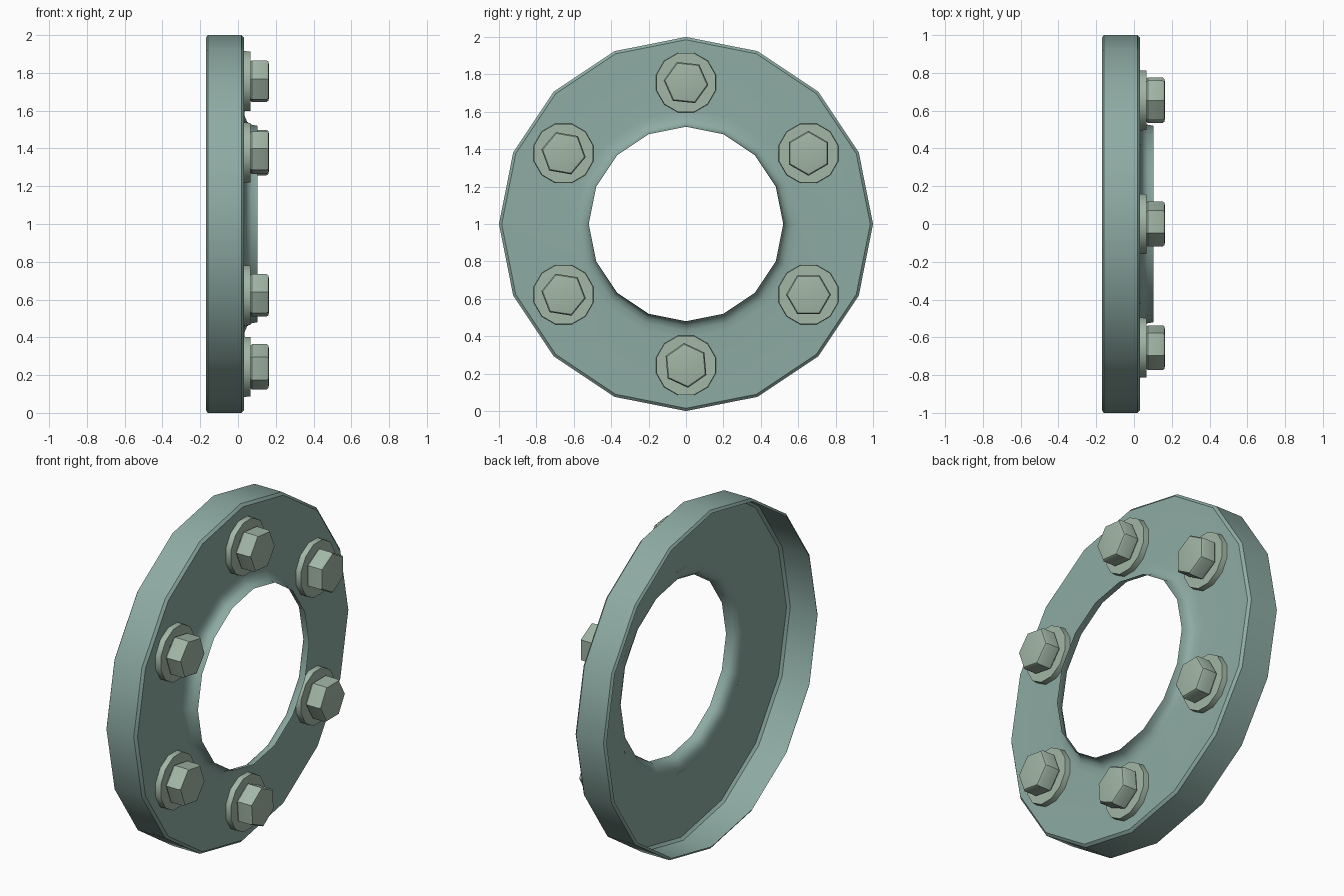
import bpy, bmesh
from math import sin, cos, radians, tau
from mathutils import Vector

if "Cube" in bpy.data.objects:
    bpy.data.objects.remove(bpy.data.objects["Cube"])


def lathe(name, profile, sides, centre, turn, mat, cap=False):
    """Revolve (x, radius) points around an x-directed axis through centre (y, z)."""
    bm = bmesh.new()
    rings = []
    for x, r in profile:
        rings.append([bm.verts.new(Vector((x,
                                           centre[0] + r * cos(turn + tau * i / sides),
                                           centre[1] + r * sin(turn + tau * i / sides))))
                      for i in range(sides)])
    for a, b in zip(rings, rings[1:]):
        for i in range(sides):
            j = (i + 1) % sides
            bm.faces.new((a[i], a[j], b[j], b[i]))
    if cap:
        bm.faces.new(rings[-1])
    mesh = bpy.data.meshes.new(name)
    bm.to_mesh(mesh)
    bm.free()
    ob = bpy.data.objects.new(name, mesh)
    bpy.context.collection.objects.link(ob)
    mesh.materials.append(mat)
    bpy.ops.object.select_all(action='DESELECT')
    ob.select_set(True)
    bpy.context.view_layer.objects.active = ob
    bpy.ops.object.shade_smooth_by_angle(angle=radians(35))
    return ob


def material(name, colour):
    m = bpy.data.materials.new(name)
    m.diffuse_color = (*colour, 1)
    m.use_nodes = True
    m.node_tree.nodes["Principled BSDF"].inputs["Base Color"].default_value = m.diffuse_color
    return m


flange_mat = material("flange_green", (0.27, 0.41, 0.37))
bolt_mat = material("bolt_green", (0.36, 0.47, 0.38))

# Hollow-backed flange with bevelled rim and flared inner lip
flange = [(-0.17, 0.985), (-0.16, 1.0), (0.018, 1.0), (0.032, 0.985),
          (0.032, 0.61), (0.036, 0.57), (0.048, 0.542), (0.07, 0.526), (0.102, 0.52)]
lathe("flange_ring", flange, 16, (0, 1), 0, flange_mat)

# Six washers and hex heads, each head turned a little differently
washer = [(0.032, 0.165), (0.065, 0.163), (0.065, 0.10)]
head = [(0.065, 0.112), (0.073, 0.12), (0.152, 0.12), (0.161, 0.113), (0.165, 0.09)]
for i, turn in enumerate((30, -6, -10, -9, 35, 0)):
    a = radians(30 + 60 * i)
    c = (0.756 * cos(a), 1 + 0.756 * sin(a))
    lathe(f"washer_{i + 1}", washer, 12, c, radians(15), bolt_mat)
    lathe(f"bolt_head_{i + 1}", head, 6, c, radians(turn), bolt_mat, cap=True)
